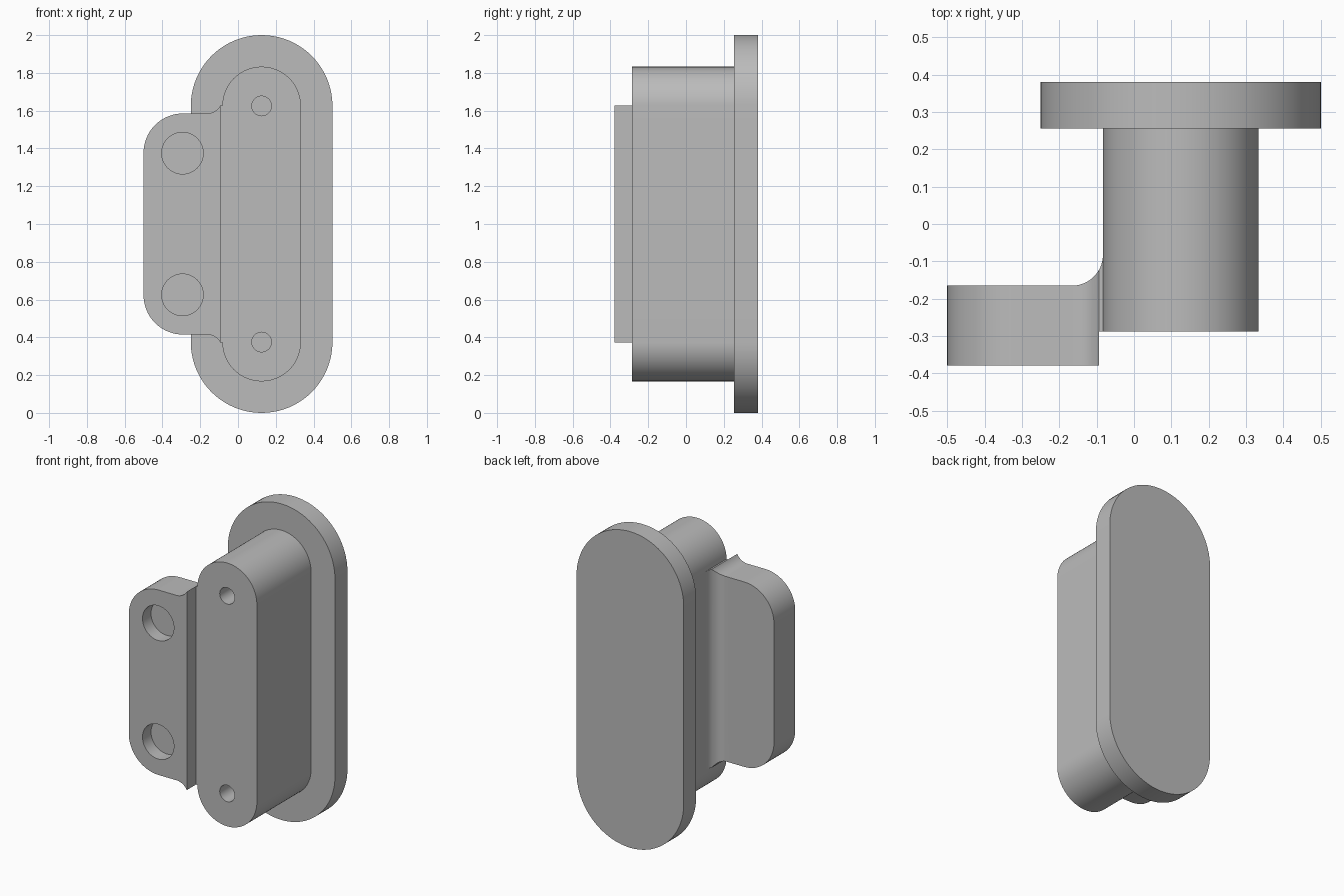
import bpy, bmesh
from math import sin, cos, radians
from mathutils import Vector

if "Cube" in bpy.data.objects:
    bpy.data.objects.remove(bpy.data.objects["Cube"])

grey = bpy.data.materials.new("plain grey")
grey.use_nodes = True
COLOUR = (0.5, 0.5, 0.5, 1)
grey.diffuse_color = COLOUR
grey.node_tree.nodes["Principled BSDF"].inputs["Base Color"].default_value = COLOUR

MID = 1.0       # height of the mirror plane
FILLET = 0.083
AXIS_X = 0.125  # centre line of plate and block


def arc(cx, cy, r, start, end, steps=16):
    angles = [radians(start + (end - start) * i / steps) for i in range(steps + 1)]
    return [(cx + r * cos(a), cy + r * sin(a)) for a in angles]


def prism(name, points, low, high, upright=False):
    """Extrude an outline: x-z along y, or x-y along z when upright."""
    bm = bmesh.new()
    place = (lambda p: (p[0], p[1], low)) if upright else (lambda p: (p[0], low, p[1]))
    face = bm.faces.new([bm.verts.new(place(p)) for p in points])
    step = Vector((0, 0, high - low) if upright else (0, high - low, 0))
    moved = bmesh.ops.extrude_face_region(bm, geom=[face], use_keep_orig=True)["geom"]
    bmesh.ops.translate(bm, vec=step, verts=[g for g in moved if isinstance(g, bmesh.types.BMVert)])
    bmesh.ops.recalc_face_normals(bm, faces=bm.faces)
    mesh = bpy.data.meshes.new(name)
    bm.to_mesh(mesh)
    bm.free()
    mesh.materials.append(grey)
    obj = bpy.data.objects.new(name, mesh)
    bpy.context.collection.objects.link(obj)
    return obj


def stadium(r, half):
    return (arc(AXIS_X, MID + half, r, 0, 180, 40)
            + arc(AXIS_X, MID - half, r, 180, 360, 40))


def cut(obj, cutter, operation="DIFFERENCE"):
    mod = obj.modifiers.new(cutter.name, "BOOLEAN")
    mod.operation, mod.object, mod.solver = operation, cutter, "EXACT"
    cutter.hide_render = True
    bpy.context.view_layer.objects.active = obj
    bpy.ops.object.modifier_apply(modifier=mod.name)
    bpy.data.objects.remove(cutter)


def drill(obj, x, offset, r, front, depth):
    for side in (-1, 1):
        ring = arc(x, MID + side * offset, r, 0, 360, 48)[:-1]
        cut(obj, prism("hole_cutter", ring, front - 0.05, front + depth))


# Back plate and the long rounded block in front of it
plate = prism("back_plate", stadium(0.375, 0.625), 0.255, 0.38)
block = prism("main_block", stadium(0.208, 0.625), -0.287, 0.26)
drill(block, AXIS_X, 0.625, 0.052, -0.287, 0.4)

# Side flange: rounded outer corners, flared where it meets the block
flare = [p for p in arc(-0.166, MID + 0.668, FILLET, 270, 331, 12)]
upper = [(-0.05, MID + 0.627)] + flare[::-1] + arc(-0.292, MID + 0.377, 0.208, 90, 180)
lower = [(x, 2 * MID - z) for x, z in reversed(upper)]
flange = prism("side_flange", upper + lower, -0.378, 0)

# Plan shape trims the flange and adds the rear fillet
plan = ([(-0.6, -0.5), (-0.0935, -0.5), (-0.0935, -0.287), (-0.083, -0.287),
         (-0.06, -0.27), (-0.06, -0.082)]
        + arc(-0.166, -0.082, FILLET, 0, -90) + [(-0.6, -0.165)])
cut(flange, prism("plan_cutter", plan, 0.1, 1.9, True), "INTERSECT")
drill(flange, -0.294, 0.375, 0.11, -0.378, 0.085)

# Smooth the curved walls, keep edges sharp
for obj in (plate, block, flange):
    bpy.ops.object.select_all(action="DESELECT")
    obj.select_set(True)
    bpy.context.view_layer.objects.active = obj
    bpy.ops.object.shade_smooth_by_angle(angle=radians(30))
